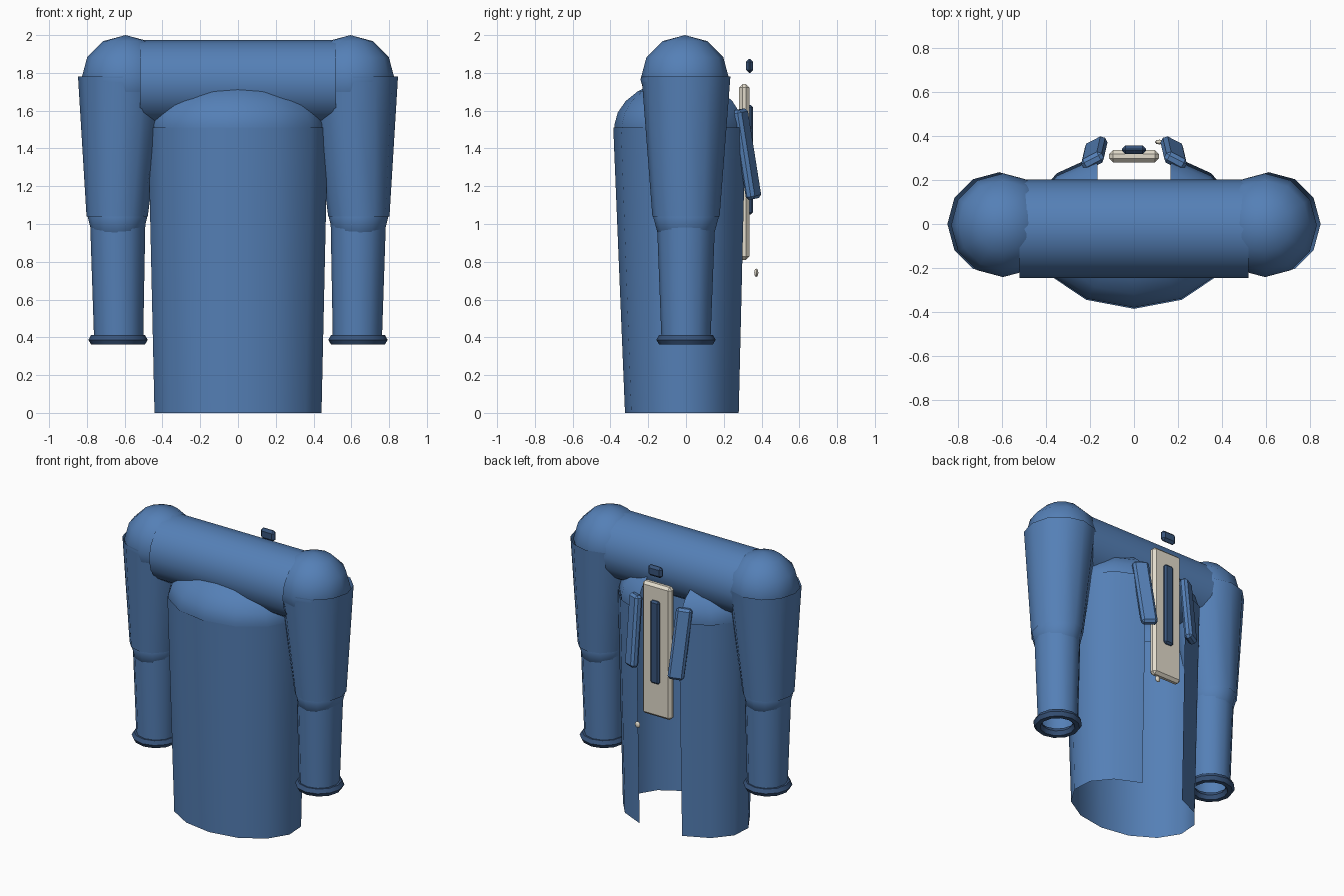
import bpy, bmesh, math
from math import sin, cos, pi, radians
from mathutils import Matrix, Vector

cube = bpy.data.objects.get("Cube")
if cube:
    bpy.data.objects.remove(cube)


def material(name, rgb):
    m = bpy.data.materials.new(name)
    m.use_nodes = True
    m.diffuse_color = (*rgb, 1)
    m.node_tree.nodes["Principled BSDF"].inputs["Base Color"].default_value = (*rgb, 1)
    return m


BLUE = material("denim blue", (0.09, 0.215, 0.47))
NAVY = material("dark navy", (0.04, 0.09, 0.2))
CREAM = material("cream", (0.76, 0.71, 0.6))


def finish(name, bm, mat, angle=40):
    bmesh.ops.recalc_face_normals(bm, faces=bm.faces)
    mesh = bpy.data.meshes.new(name)
    bm.to_mesh(mesh)
    bm.free()
    mesh.materials.append(mat)
    ob = bpy.data.objects.new(name, mesh)
    bpy.context.collection.objects.link(ob)
    bpy.ops.object.select_all(action='DESELECT')
    ob.select_set(True)
    bpy.context.view_layer.objects.active = ob
    bpy.ops.object.shade_smooth_by_angle(angle=radians(angle))
    return ob


def loft(name, rings, mat, closed=True):
    """Skin a list of equally long point rings."""
    bm = bmesh.new()
    rows = [[bm.verts.new(p) for p in ring] for ring in rings]
    n = len(rows[0])
    for a, b in zip(rows, rows[1:]):
        for i in range(n if closed else n - 1):
            j = (i + 1) % n
            bm.faces.new((a[i], a[j], b[j], b[i]))
    return finish(name, bm, mat)


def circle(x, z, rx, ry, n=12):
    return [(x + rx * cos(2 * pi * i / n), ry * sin(2 * pi * i / n), z) for i in range(n)]


def ball(name, loc, scale, mat, segs=12, rings=6):
    bm = bmesh.new()
    bmesh.ops.create_uvsphere(bm, u_segments=segs, v_segments=rings, radius=1,
                              matrix=Matrix.Translation(loc) @ Matrix.Diagonal((*scale, 1)))
    return finish(name, bm, mat)


def block(name, loc, size, mat, bevel, rot=Matrix()):
    bm = bmesh.new()
    bmesh.ops.create_cube(bm, size=1, matrix=Matrix.Diagonal((*size, 1)))
    bmesh.ops.bevel(bm, geom=bm.edges[:], offset=bevel, segments=1, affect='EDGES')
    bm.transform(Matrix.Translation(loc) @ rot)
    return finish(name, bm, mat, 30)


# Open-fronted body shell: the gap keeps a constant half width
def open_ring(z, rx, front, back, gap=0.165, n=12):
    start = math.asin(min(1, gap / rx))
    ring = []
    for i in range(n + 1):
        a = start + (2 * pi - 2 * start) * i / n
        ring.append((rx * sin(a), cos(a) * (front if cos(a) > 0 else back), z))
    return ring


loft("body_shell", [open_ring(0, 0.45, 0.3, 0.323),
                    open_ring(1.51, 0.483, 0.335, 0.385)], BLUE, closed=False)

# Rounded yoke above the body
yoke = []
for k in range(7):
    t = radians(-12 + 15 * k)
    c = cos(t)
    yoke.append(open_ring(1.51 + 0.26 * sin(t), 0.48 * c, 0.32 * c, 0.38 * c))
loft("yoke_dome", yoke, BLUE, closed=False)

# Shoulder tube across the top
tube = []
for x in (-0.52, 0.52):
    tube.append([(x, -0.022 + 0.223 * sin(2 * pi * i / 16), 1.75 + 0.223 * cos(2 * pi * i / 16))
                 for i in range(16)])
loft("shoulder_tube", tube, BLUE)

# Sleeves
for side, s in (("left", 1), ("right", -1)):
    ball(side + "_shoulder", (s * 0.595, -0.006, 1.765), (0.235,) * 3, BLUE)
    loft(side + "_upper_sleeve", [circle(s * 0.612, 1.78, 0.235, 0.235),
                                  circle(s * 0.64, 1.04, 0.162, 0.178)], BLUE)
    ball(side + "_elbow", (s * 0.638, 0, 1.04), (0.158, 0.174, 0.175), BLUE)
    loft(side + "_lower_sleeve", [circle(s * 0.637, 1.04, 0.147, 0.155),
                                  circle(s * 0.632, 0.39, 0.13, 0.13)], BLUE)
    # Cuff ring swept from a hexagonal section
    cuff = []
    for k in range(7):
        a = 2 * pi * k / 6
        r = 0.127 + 0.03 * cos(a)
        cuff.append(circle(s * 0.635, 0.387 + 0.03 * sin(a), r, r))
    loft(side + "_cuff", cuff, NAVY)
    # Lapel leaning outward and inward toward its lower end
    rot = (Matrix.Rotation(radians(-28 * s), 4, 'Z') @ Matrix.Rotation(radians(7), 4, 'X')
           @ Matrix.Rotation(radians(6 * s), 4, 'Y'))
    block(side + "_lapel", (s * 0.18, 0.322, 1.37), (0.105, 0.055, 0.48), BLUE, 0.016, rot)

# Placket, its dark strip, collar stud and loose button
block("placket", (0, 0.308, 1.275), (0.225, 0.056, 0.93), CREAM, 0.018)
block("placket_strip", (0, 0.335, 1.34), (0.07, 0.04, 0.58), NAVY, 0.012)
block("collar_stud", (0, 0.337, 1.837), (0.11, 0.038, 0.075), NAVY, 0.016)
ball("small_button", (0.115, 0.372, 0.742), (0.02, 0.011, 0.022), CREAM, 8, 6)
